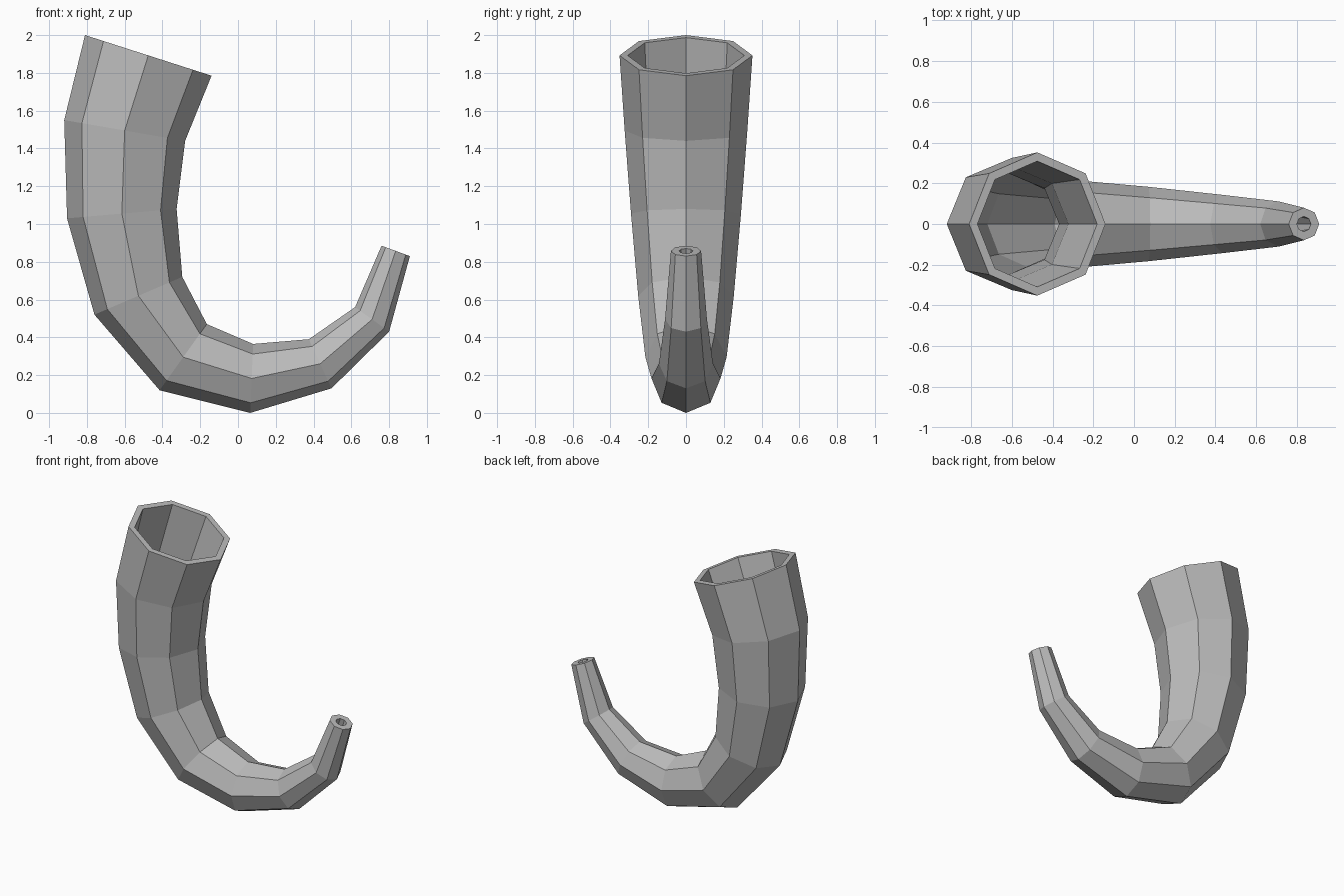
import bpy, bmesh, math
from mathutils import Vector

if "Cube" in bpy.data.objects:
    bpy.data.objects.remove(bpy.data.objects["Cube"])

SIDES = 8
WALL = 0.043

# Outer-bend and inner-bend points (x, z) of each ring, from wide mouth to tip
RINGS = [
    ((-0.81, 2.00), (-0.14, 1.785)),
    ((-0.92, 1.55), (-0.28, 1.44)),
    ((-0.905, 1.03), (-0.325, 1.08)),
    ((-0.76, 0.52), (-0.295, 0.72)),
    ((-0.415, 0.12), (-0.165, 0.47)),
    ((0.065, 0.0), (0.08, 0.365)),
    ((0.495, 0.13), (0.375, 0.39)),
    ((0.80, 0.43), (0.62, 0.56)),
    ((0.91, 0.83), (0.76, 0.885)),
]

grey = bpy.data.materials.new("horn grey")
grey.diffuse_color = (0.5, 0.5, 0.5, 1)
grey.use_nodes = True
grey.node_tree.nodes["Principled BSDF"].inputs["Base Color"].default_value = grey.diffuse_color

bm = bmesh.new()


def make_ring(outer, inner, inset):
    a, b = Vector((outer[0], 0, outer[1])), Vector((inner[0], 0, inner[1]))
    centre, axis = (a + b) / 2, (a - b).normalized()
    r = (a - b).length / 2 - inset
    angles = [2 * math.pi * i / SIDES for i in range(SIDES)]
    return [bm.verts.new(centre + r * (axis * math.cos(t) + Vector((0, math.sin(t), 0))))
            for t in angles]


def bridge(p, q):
    for i in range(SIDES):
        j = (i + 1) % SIDES
        bm.faces.new((p[i], p[j], q[j], q[i]))


# Outer skin and bore, joined by a flat rim at each end
outside = [make_ring(o, i, 0) for o, i in RINGS]
bore = [make_ring(o, i, WALL) for o, i in RINGS]
loop = outside + bore[::-1]
for k in range(len(loop)):
    bridge(loop[k], loop[(k + 1) % len(loop)])
bmesh.ops.recalc_face_normals(bm, faces=bm.faces)

mesh = bpy.data.meshes.new("curved_horn")
bm.to_mesh(mesh)
bm.free()
mesh.materials.append(grey)
bpy.context.collection.objects.link(bpy.data.objects.new("curved_horn", mesh))
